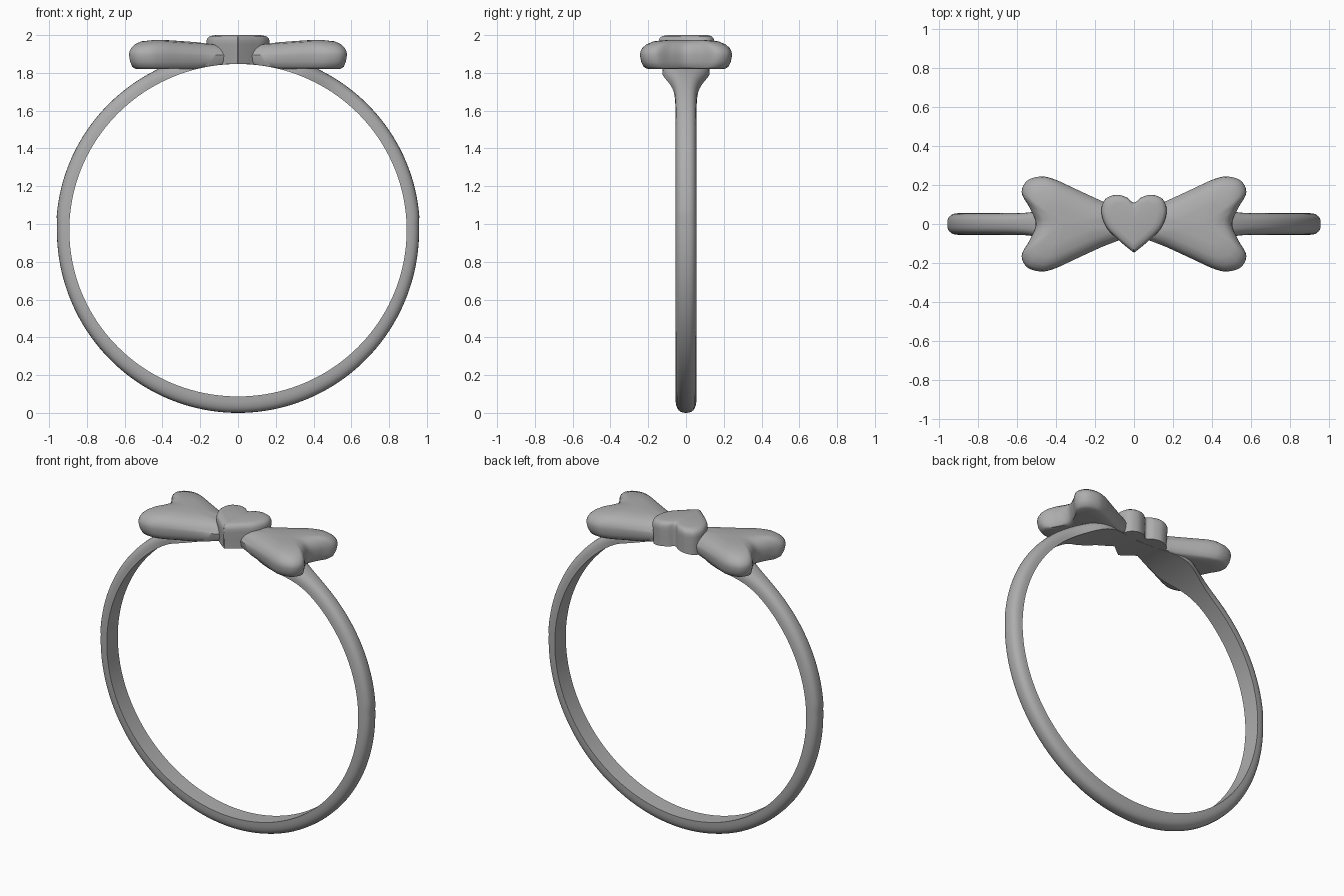
import bpy, bmesh, math
from mathutils import Vector

if "Cube" in bpy.data.objects:
    bpy.data.objects.remove(bpy.data.objects["Cube"])

metal = bpy.data.materials.new("grey_metal")
metal.use_nodes = True
GREY = (0.42, 0.42, 0.42, 1)
metal.diffuse_color = GREY
metal.node_tree.nodes["Principled BSDF"].inputs["Base Color"].default_value = GREY

# Finger opening: a slightly wide ellipse
CZ, RX, RZ = 0.967, 0.893, 0.88


def opening_top(x):
    return CZ + RZ * math.sqrt(max(0, 1 - (x / RX) ** 2))


def finish(name, bm):
    bmesh.ops.remove_doubles(bm, verts=bm.verts, dist=1e-5)
    bmesh.ops.recalc_face_normals(bm, faces=bm.faces)
    mesh = bpy.data.meshes.new(name)
    bm.to_mesh(mesh)
    bm.free()
    mesh.materials.append(metal)
    obj = bpy.data.objects.new(name, mesh)
    bpy.context.collection.objects.link(obj)
    bpy.ops.object.select_all(action="DESELECT")
    obj.select_set(True)
    bpy.context.view_layer.objects.active = obj
    bpy.ops.object.shade_smooth_by_angle(angle=math.radians(45))
    return obj


def bridge(bm, rings, closed=False):
    pairs = list(zip(rings, rings[1:])) + ([(rings[-1], rings[0])] if closed else [])
    for a, b in pairs:
        for i in range(len(a)):
            j = (i + 1) % len(a)
            bm.faces.new((a[i], a[j], b[j], b[i]))


def smooth_outline(points, steps=8):
    """Closed Catmull-Rom curve through the points."""
    pts = [Vector(p) for p in points]
    n, out = len(pts), []
    for i in range(n):
        a, b, c, d = (pts[(i + k) % n] for k in (-1, 0, 1, 2))
        for s in range(steps):
            t = s / steps
            out.append(0.5 * (2 * b + (c - a) * t + (2 * a - 5 * b + 4 * c - d) * t ** 2
                              + (3 * b - a - 3 * c + d) * t ** 3))
    return out


def pillow(name, outline, centre, layers, side=1, dip=0):
    """Stack scaled copies of an outline; the underside follows the opening."""
    bm = bmesh.new()
    c, rings = Vector(centre), []
    for scale, z in layers:
        ring = []
        for p in outline:
            q = c + (p - c) * scale
            drop = dip * max(0, 1 - q.x / 0.4) if z > 1.9 else 0
            ring.append(bm.verts.new((side * q.x, q.y, max(z - drop, opening_top(q.x) + 0.001))))
        rings.append(ring)
    bridge(bm, rings)
    bm.faces.new(rings[0])
    bm.faces.new(rings[-1])
    return finish(name, bm)


# Band: D-shaped section swept round the opening, flaring under the bow
bm = bmesh.new()
rings = []
SEG, ARC = 160, 14
for k in range(SEG):
    a = 2 * math.pi * k / SEG
    tilt = min(a, 2 * math.pi - a)
    half = 0.056 + 0.07 * math.exp(-((tilt - 0.33) / 0.18) ** 2)
    thick = 0.066 + 0.021 * math.cos(a) ** 2
    if tilt < 1.5:
        thick = 0.07
    ring = []
    for i in range(ARC + 1):
        b = math.pi * i / ARC
        y = half * math.copysign(abs(math.cos(b)) ** 0.75, math.cos(b))
        t = thick * math.sin(b) ** 0.75 if 0 < i < ARC else 0
        ring.append(bm.verts.new(((RX + t) * math.sin(a), y, CZ + (RZ + t) * math.cos(a))))
    rings.append(ring)
bridge(bm, rings, closed=True)
finish("ring_band", bm)

# Bow wings: puffy lobes with a notched end
upper = [(0.03, 0.06), (0.17, 0.12), (0.3, 0.18), (0.41, 0.23), (0.48, 0.244),
         (0.55, 0.222), (0.577, 0.16), (0.535, 0.08)]
wing = smooth_outline([(0.02, 0)] + upper + [(0.505, 0)] + [(x, -y) for x, y in reversed(upper)])
wing_layers = [(0.02, 1.82), (0.6, 1.82), (0.85, 1.822), (0.92, 1.832), (0.97, 1.858), (1, 1.895),
               (0.985, 1.915), (0.94, 1.934), (0.85, 1.952), (0.7, 1.967), (0.4, 1.974), (0.02, 1.975)]
for name, side in (("left_bow_wing", 1), ("right_bow_wing", -1)):
    pillow(name, wing, (0.36, 0), wing_layers, side, dip=0.025)

# Heart: straight-sided block with a softly rounded top edge
half = [(0.012, -0.139), (0.08, -0.082), (0.14, -0.02), (0.168, 0.06), (0.15, 0.125),
        (0.095, 0.15), (0.04, 0.138)]
heart = smooth_outline([(0, -0.145)] + half + [(0, 0.11)] + [(-x, y) for x, y in reversed(half)])
pillow("heart_centre", heart, (0, 0.02),
       [(0.02, 1.8), (0.5, 1.8), (0.97, 1.8), (0.975, 1.9), (1, 1.95), (0.995, 1.97), (0.96, 1.985),
        (0.88, 1.995), (0.7, 2.0), (0.02, 2.0)])
